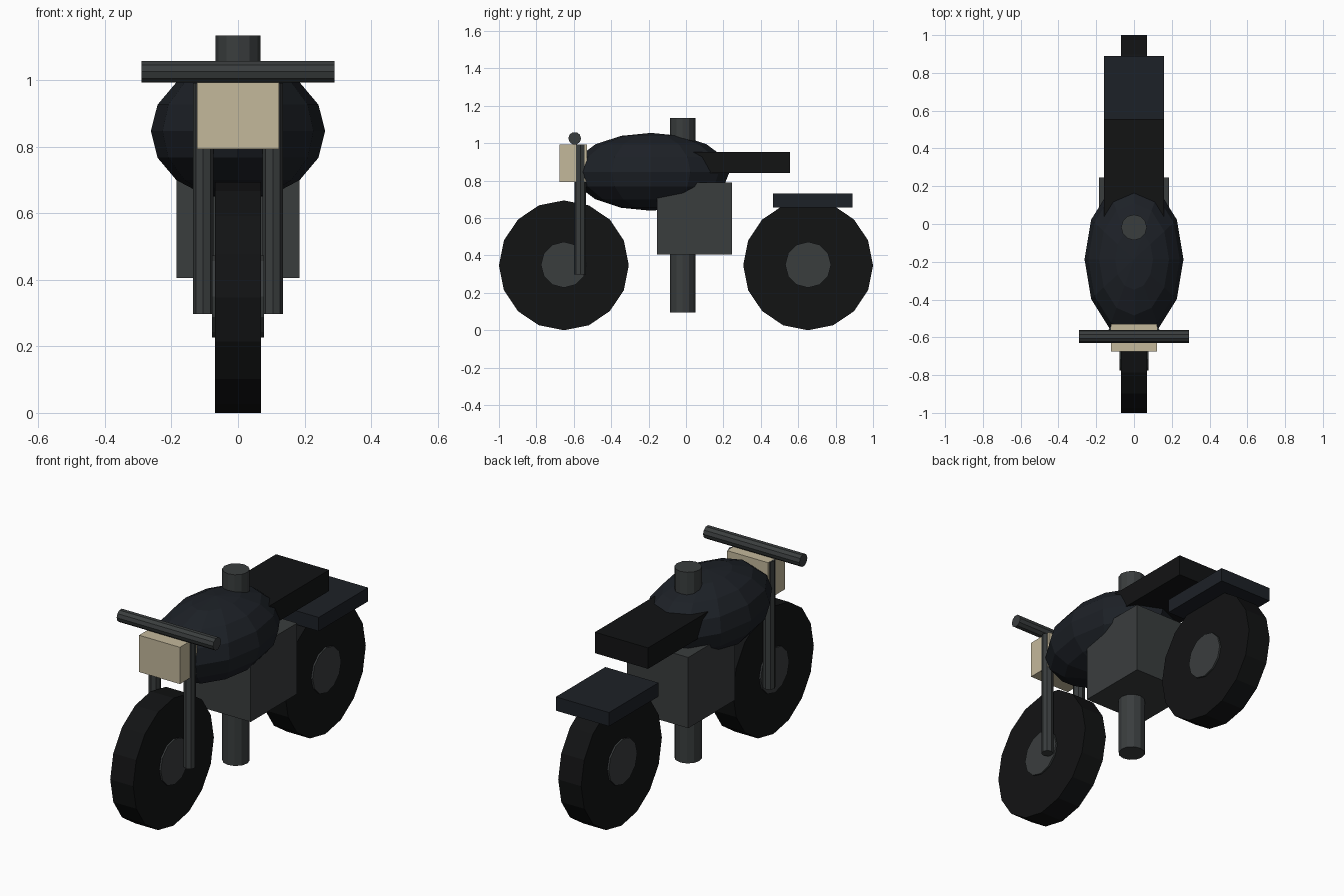
import bpy
from math import pi

if "Cube" in bpy.data.objects:
    bpy.data.objects.remove(bpy.data.objects["Cube"])


def material(name, rgb):
    m = bpy.data.materials.new(name)
    m.diffuse_color = (*rgb, 1)
    m.use_nodes = True
    m.node_tree.nodes["Principled BSDF"].inputs["Base Color"].default_value = m.diffuse_color
    return m


RUBBER = material("rubber", (0.006, 0.0065, 0.007))
METAL = material("dark_metal", (0.042, 0.047, 0.048))
PAINT = material("dark_paint", (0.012, 0.015, 0.020))
LAMP = material("lamp", (0.55, 0.48, 0.33))


def finish(name, mat):
    ob = bpy.context.object
    ob.name = name
    ob.data.materials.append(mat)
    return ob


def box(name, lo, hi, mat):
    bpy.ops.mesh.primitive_cube_add(size=1, location=[(a + b) / 2 for a, b in zip(lo, hi)])
    ob = finish(name, mat)
    ob.scale = [b - a for a, b in zip(lo, hi)]
    return ob


def cylinder(name, loc, r, length, sides, mat, across=False):
    bpy.ops.mesh.primitive_cylinder_add(vertices=sides, radius=r, depth=length, location=loc,
                                        rotation=(0, pi / 2 if across else 0, 0))
    return finish(name, mat)


# Wheels with hubs
for label, y in (("front", -0.653), ("rear", 0.653)):
    cylinder(label + "_tyre", (0, y, 0.347), 0.347, 0.138, 16, RUBBER, True)
    cylinder(label + "_hub", (0, y, 0.35), 0.123, 0.156, 12, METAL, True)

# Fuel tank
bpy.ops.mesh.primitive_uv_sphere_add(segments=12, ring_count=8, radius=1, location=(0, -0.187, 0.847))
finish("fuel_tank", PAINT).scale = (0.262, 0.42, 0.208)

# Engine and upright frame tube
box("engine", (-0.185, -0.155, 0.405), (0.185, 0.245, 0.79), METAL)
cylinder("frame_tube", (0, -0.018, 0.615), 0.068, 1.04, 12, METAL)

# Seat and rear fender
box("seat", (-0.16, 0.0, 0.84), (0.16, 0.555, 0.954), RUBBER)
box("rear_fender", (-0.16, 0.465, 0.655), (0.16, 0.89, 0.73), PAINT)

# Fork legs
for label, side in (("left", -1), ("right", 1)):
    cylinder(label + "_fork", (side * 0.105, -0.565, 0.645), 0.031, 0.695, 8, METAL)

# Handlebar and headlight
cylinder("handlebar", (0, -0.595, 1.026), 0.034, 0.58, 10, METAL, True)
box("headlight", (-0.123, -0.675, 0.793), (0.123, -0.53, 0.993), LAMP)
